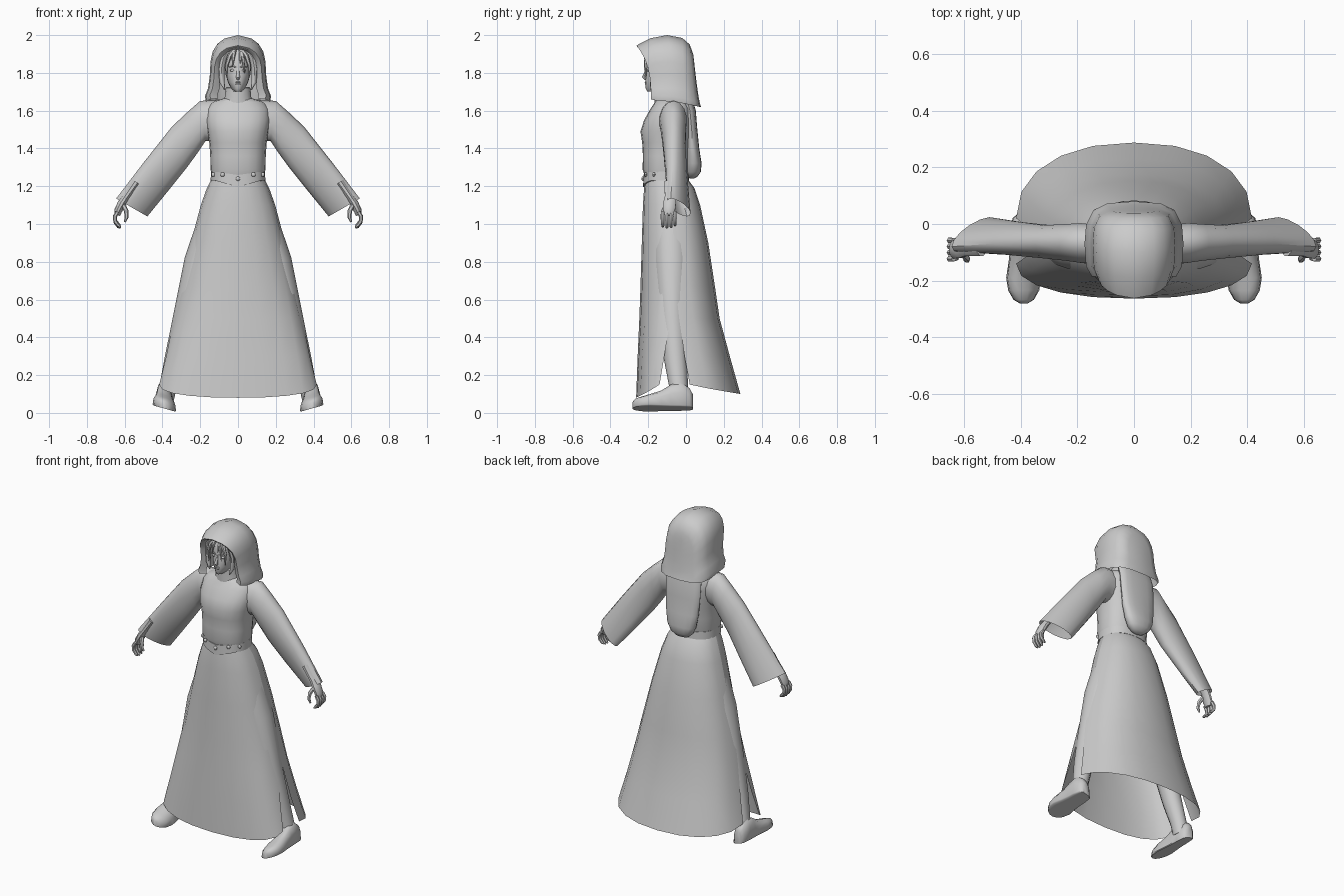
import bpy, bmesh, math
from math import sin, cos, pi
from mathutils import Vector

grey = bpy.data.materials.new("cloth grey")
grey.diffuse_color = (0.6, 0.6, 0.6, 1)


def lerp(a, b, t):
    return a + (b - a) * t


def spow(v, p):
    return math.copysign(abs(v) ** p, v)


def finish(name, bm, mirror=False, angle=45):
    bmesh.ops.remove_doubles(bm, verts=bm.verts, dist=0.0004)
    bmesh.ops.recalc_face_normals(bm, faces=bm.faces)
    me = bpy.data.meshes.new(name)
    bm.to_mesh(me)
    bm.free()
    me.materials.append(grey)
    me.shade_smooth()
    me.set_sharp_from_angle(angle=math.radians(angle))
    ob = bpy.data.objects.new(name, me)
    bpy.context.collection.objects.link(ob)
    if mirror:
        m = ob.modifiers.new("Mirror", 'MIRROR')
        m.use_axis[0] = True
        m.use_mirror_merge = False
    return ob


def loft(bm, rings, closed=True, caps=(False, False)):
    rows = [[bm.verts.new(p) for p in r] for r in rings]
    n = len(rows[0])
    for a, b in zip(rows, rows[1:]):
        for i in range(n if closed else n - 1):
            j = (i + 1) % n
            bm.faces.new((a[i], a[j], b[j], b[i]))
    if caps[0]:
        bm.faces.new(rows[0])
    if caps[1]:
        bm.faces.new(rows[-1])


def oval(z, w, yf, yb, n=20, p=0.85, cx=0):
    """Horizontal oval between front yf and back yb."""
    c, h = (yf + yb) / 2, (yb - yf) / 2
    return [(cx + w * spow(cos(2 * pi * i / n), p), c + h * spow(sin(2 * pi * i / n), p), z)
            for i in range(n)]


def tube(bm, pts, radii, n=8, flat=1.0):
    """Tapered tube along a path, flattened in y if wanted."""
    pts = [Vector(p) for p in pts]
    rings = []
    for i, p in enumerate(pts):
        d = (pts[min(i + 1, len(pts) - 1)] - pts[max(i - 1, 0)]).normalized()
        s = d.cross(Vector((0, 1, 0))).normalized()
        u = s.cross(d)
        rings.append([p + s * cos(2 * pi * k / n) * radii[i] + u * sin(2 * pi * k / n) * radii[i] * flat
                      for k in range(n)])
    loft(bm, rings, caps=(True, True))


def ball(bm, c, r):
    res = bmesh.ops.create_uvsphere(bm, u_segments=10, v_segments=6, radius=1)
    for v in res["verts"]:
        v.co = Vector((c[0] + v.co.x * r[0], c[1] + v.co.y * r[1], c[2] + v.co.z * r[2]))


# Skirt: front and back panels joined above the side slits
# (z, half width, front y, back y, slit front y, slit back y, hem sag at panel middle)
skirt = [(1.25, .135, -.215, .0, -.1, -.1, 0), (1.19, .165, -.222, .045, -.085, -.085, 0),
         (1.1, .197, -.228, .075, -.075, -.075, 0), (.9, .25, -.234, .118, -.065, -.065, 0),
         (.67, .305, -.241, .153, -.055, -.055, 0), (.5, .34, -.247, .178, -.082, -.036, 0),
         (.3, .38, -.256, .232, -.115, -.008, 0), (.15, .417, -.264, .288, -.14, .02, 1)]
for name, sign in (("skirt_front", -1), ("skirt_back", 1)):
    rings = []
    for z, w, yf, yb, sf, sb, sag in skirt:
        s, e = (sf, yf) if sign < 0 else (sb, yb)
        drop = sag * (.07 if sign < 0 else .05)
        rings.append([(w * spow(cos(pi * i / 10), .9), lerp(s, e, sin(pi * i / 10) ** .9),
                       z - drop * sin(pi * i / 10) ** .8) for i in range(11)])
    bm = bmesh.new()
    loft(bm, rings, closed=False)
    finish(name, bm)

# Torso with fitted bodice
bm = bmesh.new()
loft(bm, [oval(*r) for r in ((1.24, .134, -.214, .0), (1.29, .146, -.23, .015), (1.36, .147, -.228, .02),
                            (1.43, .152, -.232, .03), (1.49, .163, -.241, .035), (1.55, .172, -.222, .037),
                            (1.61, .168, -.188, .035), (1.645, .14, -.165, .02), (1.665, .075, -.155, -.02))],
     caps=(True, True))
finish("torso", bm)

# Belt with a pointed front, and its studs
bm = bmesh.new()
rings = []
for dz, grow in ((-.025, 0), (-.025, .008), (.022, .006), (.022, -.004)):
    ring = oval(1.255 + dz, .137 + grow, -.219 - grow, .008 + grow, 28)
    rings.append([(x, y, z - .035 * max(0, 1 - abs(x) / .12) * (y < -.1) * (1 if dz < 0 else .5))
                  for x, y, z in ring])
loft(bm, rings)
finish("belt", bm)
bm = bmesh.new()
for x, y, z in ((0, -.228, 1.24), (.082, -.213, 1.262), (-.082, -.213, 1.262),
                (.13, -.17, 1.262), (-.13, -.17, 1.262)):
    ball(bm, (x, y, z), (.012, .008, .012))
finish("belt_studs", bm)

# Wide sleeves: upper edge, lower edge, centre y of each, half depth
bm = bmesh.new()
rings = []
for tx, tz, bx, bz, ty, by, h in ((.11, 1.655, .13, 1.44, -.07, -.08, .07), (.2, 1.652, .172, 1.44, -.065, -.07, .072),
                                  (.265, 1.595, .215, 1.375, -.065, -.065, .066), (.35, 1.515, .27, 1.3, -.065, -.06, .06),
                                  (.5, 1.325, .37, 1.175, -.07, -.03, .056), (.645, 1.135, .48, 1.04, -.08, .005, .045)):
    rings.append([(lerp(bx, tx, (1 + cos(a)) / 2), lerp(by, ty, (1 + cos(a)) / 2) + h * sin(a),
                   lerp(bz, tz, (1 + cos(a)) / 2)) for a in [2 * pi * i / 14 for i in range(14)]])
loft(bm, rings)
finish("sleeve", bm, mirror=True)

# Hands with curled fingers
bm = bmesh.new()
tube(bm, [(.54, -.075, 1.22), (.595, -.082, 1.14), (.615, -.087, 1.11), (.635, -.09, 1.07), (.638, -.09, 1.045)],
     [.025, .02, .022, .021, .014], 10, 1.6)
for k, (y, s) in enumerate(((-.123, .9), (-.101, 1), (-.079, .95), (-.058, .8))):
    tube(bm, [(.637, y, 1.065), (.652, y, 1.04), (.65, y, 1.04 - .03 * s), (.632, y, 1.04 - .055 * s),
              (.622, y, 1.04 - .062 * s)], [.01, .011, .01, .009, .004], 6)
tube(bm, [(.61, -.1, 1.105), (.592, -.12, 1.07), (.59, -.128, 1.035), (.6, -.126, 1.01)],
     [.013, .012, .01, .005], 6)
finish("hand", bm, mirror=True)

# Legs and shoes
bm = bmesh.new()
tube(bm, [(.11, -.08, 1.05), (.2, -.075, .8), (.28, -.07, .5), (.335, -.055, .28), (.368, -.04, .15), (.385, -.035, .07)],
     [.09, .085, .065, .055, .046, .045], 12, 1.1)
finish("leg", bm, mirror=True)
bm = bmesh.new()
rings = []
for y, w, h in ((.036, .022, .07), (.02, .04, .1), (-.03, .046, .135), (-.08, .048, .12), (-.13, .053, .088),
                (-.19, .062, .068), (-.235, .055, .055), (-.268, .036, .045), (-.282, .012, .03)):
    ring = []
    for i in range(14):
        a = 2 * pi * i / 14
        x = w * spow(cos(a), .8)
        z = .005 + (0 if sin(a) < -.1 else h * max(sin(a), 0) ** .8 + .005)
        ring.append((.39 + x, y, z + .018 + x * .28))
    rings.append(ring)
loft(bm, rings, caps=(True, True))
finish("shoe", bm, mirror=True)

# High collar
bm = bmesh.new()
loft(bm, [oval(*r, 16, 1) for r in ((1.64, .085, -.168, -.02), (1.672, .07, -.168, -.04), (1.72, .066, -.168, -.045),
                                   (1.725, .058, -.16, -.05), (1.7, .055, -.158, -.055))])
finish("collar", bm)

# Head and facial features
bm = bmesh.new()
loft(bm, [oval(*r, 20, .95) for r in ((1.66, .045, -.15, -.06), (1.705, .045, -.16, -.06), (1.702, .02, -.205, -.06),
                                     (1.715, .035, -.213, -.06), (1.75, .053, -.214, -.045), (1.79, .065, -.214, -.02),
                                     (1.82, .069, -.209, -.008), (1.86, .072, -.212, -.0), (1.91, .065, -.195, -.01),
                                     (1.94, .045, -.16, -.04), (1.95, .01, -.12, -.08))], caps=(True, True))
finish("head", bm)
bm = bmesh.new()
tube(bm, [(0, -.209, 1.825), (0, -.214, 1.8), (0, -.223, 1.777), (0, -.212, 1.768)], [.006, .007, .011, .008], 8)
ball(bm, (0, -.213, 1.75), (.018, .006, .004))
ball(bm, (0, -.211, 1.742), (.015, .007, .005))
for s in (-1, 1):
    ball(bm, (s * .029, -.198, 1.813), (.014, .009, .007))
    tube(bm, [(s * .012, -.211, 1.83), (s * .03, -.207, 1.836), (s * .048, -.19, 1.83)], [.003, .004, .002], 6)
finish("face_features", bm)

# Hair: scalp shell, side locks and fringe
bm = bmesh.new()
loft(bm, [oval(*r, 18, .95) for r in ((1.875, .078, -.213, .01), (1.91, .074, -.203, .005), (1.945, .052, -.17, -.03),
                                     (1.96, .01, -.12, -.08))], caps=(False, True))
for s in (-1, 1):
    tube(bm, [(s * .045, -.19, 1.93), (s * .077, -.185, 1.88), (s * .088, -.175, 1.82), (s * .084, -.178, 1.75),
              (s * .07, -.185, 1.71)], [.014, .018, .017, .013, .003], 8)
    tube(bm, [(s * .015, -.195, 1.93), (s * .045, -.212, 1.89), (s * .06, -.212, 1.84), (s * .058, -.21, 1.775)],
         [.01, .012, .009, .002], 6)
for x0, x1, zb in ((-.015, -.03, 1.83), (.01, .035, 1.8), (.02, .01, 1.85)):
    tube(bm, [(x0, -.19, 1.93), (lerp(x0, x1, .6), -.214, 1.89), (x1, -.219, zb)], [.01, .01, .002], 6)
finish("hair", bm)

# Hood: arches from the inner lip over the crown to the back
# (top y, top z, bottom y, bottom z, half width)
arches = [(-.19, 1.925, -.165, 1.665, .1), (-.258, 1.938, -.18, 1.662, .125), (-.263, 1.945, -.186, 1.66, .138),
          (-.19, 1.983, -.15, 1.652, .157), (-.1, 2.0, -.07, 1.648, .162), (-.02, 1.985, .0, 1.636, .157),
          (.02, 1.95, .05, 1.625, .135), (.038, 1.9, .073, 1.62, .09), (.043, 1.86, .08, 1.618, .0)]
side = [(0, 1.05), (.08, 1.08), (.2, .98), (.4, .92), (.6, .9), (.75, .83), (.87, .67), (.95, .44), (1, 0)]
rings = []
for ty, tz, by, bz, w in arches:
    half = [(w * f, lerp(by, ty, h ** 3 if ty < -.05 else h ** .7), lerp(bz, tz, h)) for h, f in side]
    rings.append(half + [(-x, y, z) for x, y, z in half[-2::-1]])
bm = bmesh.new()
loft(bm, rings, closed=False)
finish("hood", bm, angle=60)

# Hanging bag of the hood on the back
bm = bmesh.new()
loft(bm, [oval(*r, 16, .85) for r in ((1.66, .12, -.03, .035), (1.6, .122, -.01, .052), (1.5, .12, .0, .06),
                                     (1.4, .112, .0, .07), (1.32, .096, .0, .083), (1.275, .074, .0, .078),
                                     (1.25, .045, .01, .06), (1.24, .015, .02, .04))], caps=(True, True))
finish("hood_tail", bm)
